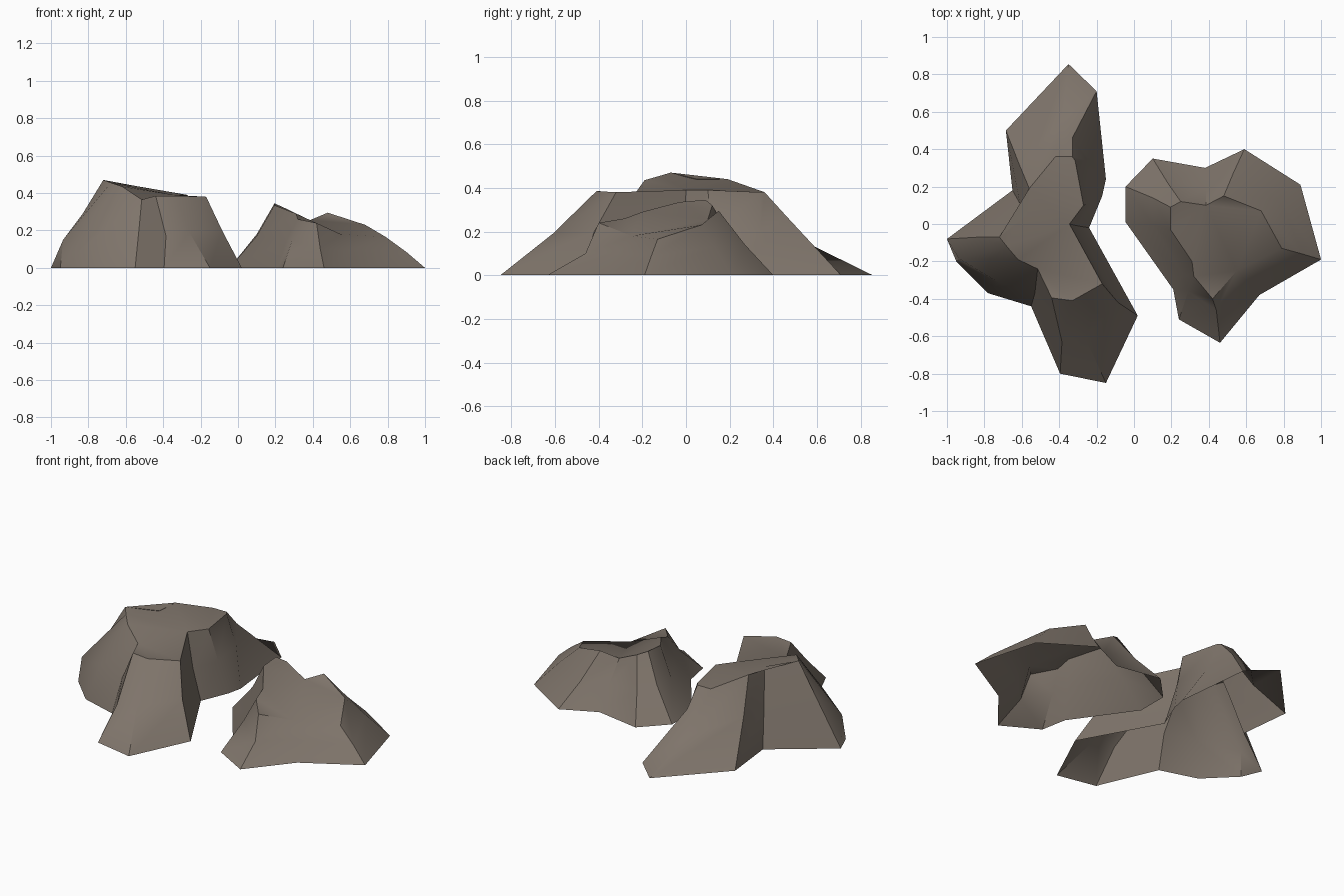
import bpy, bmesh, math

rock = bpy.data.materials.new("warm grey rock")
rock.diffuse_color = (0.21, 0.175, 0.145, 1)


def mound(name, columns):
    """Loft an open-bottomed rock; each column runs foot -> ledge -> rim."""
    bm = bmesh.new()
    rings = [[], [], []]
    for bx, by, mx, my, mz, tx, ty, tz in columns:
        for ring, co in zip(rings, ((bx, by, 0), (mx, my, mz), (tx, ty, tz))):
            ring.append(bm.verts.new(co))
    n = len(columns)
    for low, high in zip(rings, rings[1:]):
        for i in range(n):
            j = (i + 1) % n
            bm.faces.new((low[i], low[j], high[j], high[i]))
    cap = bm.faces.new(rings[2])
    bmesh.ops.triangulate(bm, faces=[cap])
    mesh = bpy.data.meshes.new(name)
    bm.to_mesh(mesh)
    bm.free()
    mesh.materials.append(rock)
    ob = bpy.data.objects.new(name, mesh)
    bpy.context.collection.objects.link(ob)
    bpy.ops.object.select_all(action='DESELECT')
    ob.select_set(True)
    bpy.context.view_layer.objects.active = ob
    bpy.ops.object.shade_smooth_by_angle(angle=math.radians(35))


# Large branching rock on the left
mound("large_rock", [
    (-.15, -.85, -.26, -.61, .19, -.33, -.41, .385),
    (.02, -.49, -.085, -.42, .20, -.17, -.32, .38),
    (-.24, -.02, -.30, -.01, .18, -.345, 0, .39),
    (-.17, .15, -.22, .12, .20, -.27, .10, .39),
    (-.15, .24, -.25, .34, .20, -.315, .34, .38),
    (-.20, .71, -.33, .46, .27, -.33, .36, .38),
    (-.35, .855, -.39, .55, .15, -.42, .36, .38),
    (-.685, .50, -.61, .31, .24, -.56, .19, .44),
    (-.65, .18, -.61, .11, .24, -.57, .05, .44),
    (-1, -.08, -.83, -.07, .29, -.72, -.07, .47),
    (-.95, -.20, -.935, -.185, .15, -.68, -.12, .455),
    (-.78, -.37, -.72, -.315, .20, -.62, -.19, .435),
    (-.55, -.44, -.53, -.37, .20, -.515, -.24, .365),
    (-.395, -.80, -.385, -.63, .17, -.44, -.395, .385),
])

# Smaller tilted rock on the right
mound("small_rock", [
    (.24, -.51, .29, -.36, .15, .32, -.28, .26),
    (.46, -.635, .44, -.46, .10, .42, -.40, .24),
    (.67, -.38, .61, -.31, .10, .55, -.25, .18),
    (1, -.19, .90, -.16, .085, .79, -.13, .165),
    (.89, .21, .78, .13, .13, .68, .07, .23),
    (.59, .40, .53, .27, .14, .48, .15, .295),
    (.38, .30, .385, .20, .13, .385, .10, .255),
    (.10, .35, .18, .22, .16, .25, .12, .32),
    (-.045, .20, .10, .14, .18, .195, .09, .345),
    (-.045, .01, .10, 0, .17, .195, -.03, .335),
    (.21, -.35, .26, -.27, .15, .31, -.20, .29),
])
